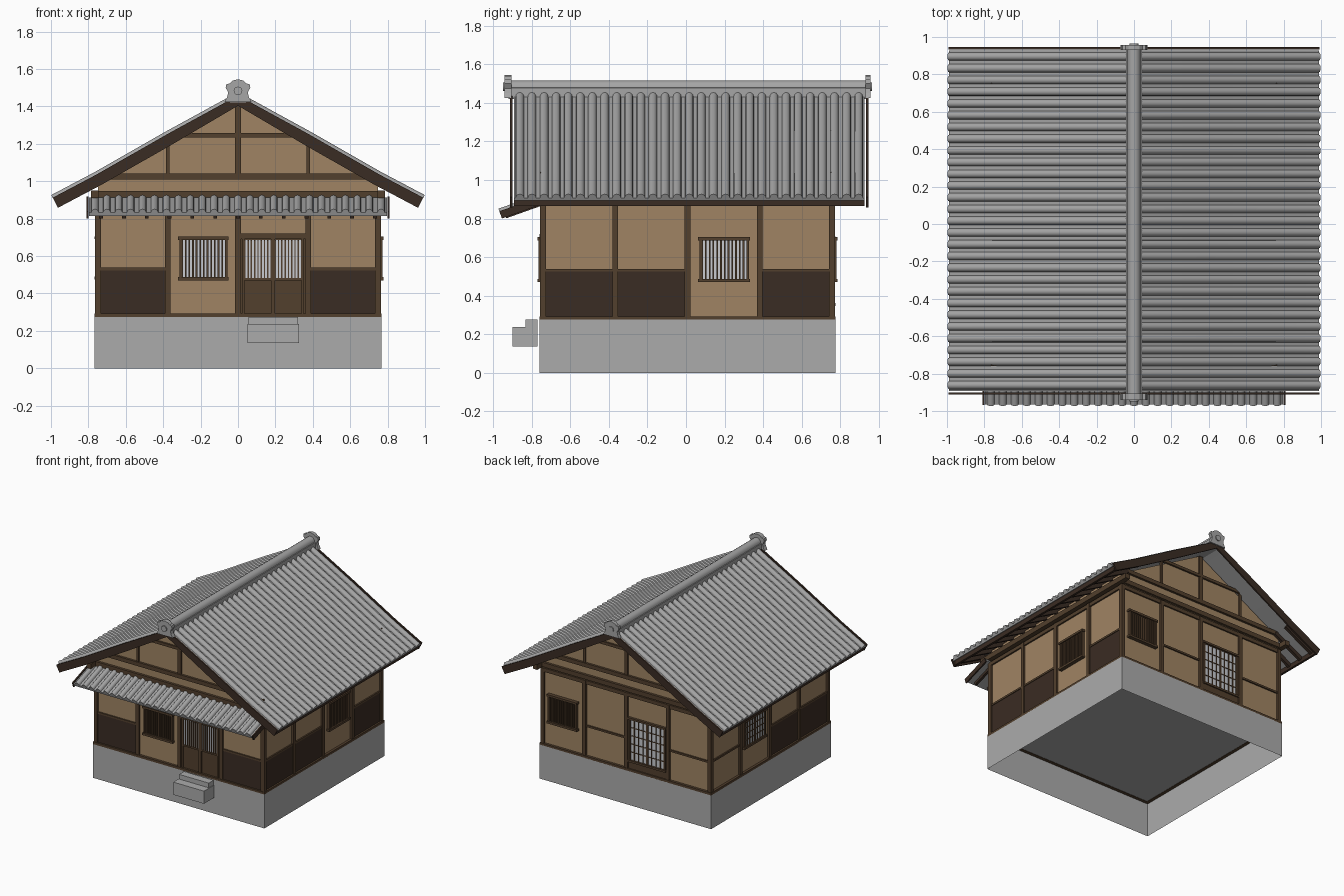
import bpy, bmesh, math
from mathutils import Vector

cube = bpy.data.objects.get("Cube")
if cube:
    bpy.data.objects.remove(cube)


def material(name, r, g, b):
    m = bpy.data.materials.new(name)
    m.use_nodes = True
    m.diffuse_color = (r, g, b, 1)
    m.node_tree.nodes["Principled BSDF"].inputs["Base Color"].default_value = (r, g, b, 1)
    return m


PLASTER = material("tan plaster", 0.35, 0.23, 0.125)
WOOD = material("brown wood", 0.085, 0.05, 0.026)
DARK = material("dark wood", 0.042, 0.025, 0.017)
STONE = material("grey stone", 0.41, 0.41, 0.41)
TILE = material("grey roof tile", 0.38, 0.38, 0.38)
PAPER = material("pale paper", 0.58, 0.60, 0.63)


def finish(name, bm, mat, smooth=False):
    bmesh.ops.recalc_face_normals(bm, faces=bm.faces[:])
    mesh = bpy.data.meshes.new(name)
    bm.to_mesh(mesh)
    bm.free()
    mesh.materials.append(mat)
    if smooth:
        mesh.polygons.foreach_set("use_smooth", [True] * len(mesh.polygons))
        mesh.set_sharp_from_angle(angle=math.radians(40))
    ob = bpy.data.objects.new(name, mesh)
    bpy.context.collection.objects.link(ob)
    return ob


def boxes(name, pairs, mat):
    """One object holding a box for every pair of opposite corners."""
    bm = bmesh.new()
    for a, b in pairs:
        a, b = Vector(a), Vector(b)
        vs = bmesh.ops.create_cube(bm, size=1)["verts"]
        for v in vs:
            v.co = [(a[i] + b[i]) / 2 + v.co[i] * abs(b[i] - a[i]) for i in range(3)]
    return finish(name, bm, mat)


def loft(name, sections, mat, smooth=False):
    """Closed sections joined in a row, with capped ends."""
    bm = bmesh.new()
    rings = [[bm.verts.new(p) for p in s] for s in sections]
    n = len(rings[0])
    for r, q in zip(rings, rings[1:]):
        for i in range(n):
            bm.faces.new((r[i], r[(i + 1) % n], q[(i + 1) % n], q[i]))
    bm.faces.new(rings[0])
    bm.faces.new(rings[-1][::-1])
    return finish(name, bm, mat, smooth)


def offset(path, d):
    """Shift a slope path by d along its upward normal."""
    out = []
    for i, p in enumerate(path):
        a, b = Vector(path[max(i - 1, 0)]), Vector(path[min(i + 1, len(path) - 1)])
        t = (b - a).normalized()
        n = Vector((-t.y, t.x))
        out.append(Vector(p) + n * (d if n.y > 0 else -d))
    return out


def tiled_slope(name, path, u0, u1, count, r, thick, place):
    """Slab of round tile rows running down the path."""
    step = (u1 - u0) / count
    prof = [(u0, 0)]
    for i in range(count):
        c = u0 + (i + 0.5) * step
        prof += [(c - r * math.cos(k * math.pi / 6), r * math.sin(k * math.pi / 6)) for k in range(7)]
    prof += [(u1, 0), (u1, -thick), (u0, -thick)]
    rows = {h: offset(path, h) for h in {h for _, h in prof}}
    loft(name, [[place(u, rows[h][i]) for u, h in prof] for i in range(len(path))], TILE, True)


def slope_board(name, path, top, bottom, u0, u1, place, mat):
    hi, lo = offset(path, top), offset(path, bottom)
    loft(name, [[place(u0, a), place(u1, a), place(u1, b), place(u0, b)] for a, b in zip(hi, lo)], mat)


# Stone base, open below
YC, W, BASE, FLOOR = 0.008, 0.748, 0.768, 0.275
base = boxes("stone_base", [((-BASE, YC - BASE, 0), (BASE, YC + BASE, FLOOR))], STONE)
bm = bmesh.new()
bm.from_mesh(base.data)
bmesh.ops.delete(bm, geom=[f for f in bm.faces if f.normal.z < -0.9], context="FACES_ONLY")
bm.to_mesh(base.data)
bm.free()
boxes("front_steps", [((0.05, -0.9, 0.135), (0.325, -0.77, 0.237)),
                      ((0.055, -0.832, 0.237), (0.32, -0.77, 0.275))], STONE)

# Plaster body with gables
body = [(-W, FLOOR), (W, FLOOR), (W, 1.0), (0, 1.42), (-W, 1.0)]
loft("plaster_walls", [[(x, YC + s * W, z) for x, z in body] for s in (-1, 1)], PLASTER)

# Wall coordinates: u along the wall, d outwards, z up
SIDES = {
    "front": lambda u, d, z: (u, YC - W - d, z),
    "back": lambda u, d, z: (u, YC + W + d, z),
    "right": lambda u, d, z: (W + d, YC + u, z),
    "left": lambda u, d, z: (-W - d, YC + u, z),
}


def on_wall(name, side, parts, mat):
    """Parts are (u0, u1, z0, z1, depth) plates on a wall."""
    f = SIDES[side]
    boxes(side + "_" + name, [(f(a, -0.006, c), f(b, d, e)) for a, b, c, e, d in parts], mat)


def slat_window(side, c):
    on_wall("window_paper", side, [(c - 0.115, c + 0.115, 0.485, 0.69, 0.004)], PAPER)
    on_wall("window_slats", side, [(c - 0.119 + i * 0.0195, c - 0.11 + i * 0.0195, 0.485, 0.69, 0.02)
                                   for i in range(13)], WOOD)
    on_wall("window_frame", side, [(c - 0.135, c + 0.135, z, z + 0.017, 0.03) for z in (0.47, 0.687)]
            + [(c + s * 0.122 - 0.006, c + s * 0.122 + 0.006, 0.48, 0.69, 0.025) for s in (-1, 1)], WOOD)


def paper_screen(side, c, half, z0, z1, rows):
    on_wall("screen_paper", side, [(c - half, c + half, z0, z1, 0.005)], PAPER)
    bars = [(c - half, c + half, z0 + (z1 - z0) * i / rows - 0.003, z0 + (z1 - z0) * i / rows + 0.003, 0.009)
            for i in range(rows + 1)]
    for i in range(9):
        u, w = c - half + half * i / 4, 0.008 if i % 4 == 0 else 0.003
        bars.append((u - w, u + w, z0, z1, 0.012))
    on_wall("screen_bars", side, bars, WOOD)
    on_wall("screen_frame", side, [(c - half - 0.015, c + half + 0.015, z, z + 0.016, 0.02)
                                   for z in (z0 - 0.014, z1)], WOOD)


# Posts, sills, rails and dado of every wall; bays are numbered along u
POSTS = [-0.748, -0.375, 0, 0.375, 0.748]
dado = {"front": (0, 3), "right": (0, 1, 3), "left": (0, 1), "back": ()}
rails = {"front": (0, 3), "right": (0, 1, 3), "left": (0, 1, 3), "back": (0, 2)}
for side in SIDES:
    on_wall("posts", side, [(u - 0.015, u + 0.015, FLOOR, 0.9, 0.016) for u in POSTS], WOOD)
    on_wall("sill", side, [(-0.768, 0.768, 0.273, 0.292, 0.02)], WOOD)
    on_wall("rails", side, [(POSTS[i], POSTS[i + 1], 0.524, 0.539, 0.011) for i in rails[side]]
            + [(-0.76, 0.76, 0.87, 0.9, 0.012)], WOOD)
    if dado[side]:
        on_wall("dado", side, [(POSTS[i], POSTS[i + 1], 0.29, 0.526, 0.006) for i in dado[side]], DARK)

slat_window("front", -0.185)
slat_window("right", 0.19)
slat_window("back", 0.565)
paper_screen("left", 0.19, 0.13, 0.49, 0.69, 4)
paper_screen("back", -0.188, 0.155, 0.36, 0.69, 5)
on_wall("screen_foot", "back", [(-0.355, -0.02, 0.29, 0.347, 0.01)], WOOD)

# Front sliding doors with slatted lights
on_wall("doors", "front", [(0.015, 0.36, 0.29, 0.7, 0.004)], WOOD)
for i, c in enumerate((0.105, 0.268)):
    on_wall("door_paper_%d" % i, "front", [(c - 0.07, c + 0.07, 0.48, 0.685, 0.006)], PAPER)
    on_wall("door_slats_%d" % i, "front", [(c - 0.072 + k * 0.0175, c - 0.065 + k * 0.0175, 0.48, 0.685, 0.013)
                                           for k in range(9)], WOOD)
    on_wall("door_frame_%d" % i, "front", [(c + s * 0.077 - 0.006, c + s * 0.077 + 0.006, 0.29, 0.7, 0.014)
                                           for s in (-1, 1)] + [(c - 0.075, c + 0.075, 0.47, 0.482, 0.014)], WOOD)
on_wall("door_header", "front", [(0.015, 0.36, 0.692, 0.72, 0.02)], WOOD)

# Gable timbers
for side in ("front", "back"):
    on_wall("gable_beams", side, [(-0.78, 0.78, 0.912, 0.948, 0.02), (-0.765, 0.765, 1.01, 1.042, 0.018),
                                  (-0.38, 0.38, 1.235, 1.258, 0.014)], WOOD)
    on_wall("gable_posts", side, [(-0.015, 0.015, 1.04, 1.41, 0.012)]
            + [(u - 0.01, u + 0.01, 1.04, 1.24, 0.01) for u in (-0.375, 0.375)], WOOD)
boxes("wall_plates", [((s * 0.745, -0.82, 0.91), (s * 0.785, 0.84, 0.95)) for s in (-1, 1)], WOOD)

# Main roof, one half per side
SLOPE = [(0.0, 1.452), (0.375, 1.247), (0.755, 1.03), (0.988, 0.907)]
EAVE = [(0.72, 1.05), (0.965, 0.919)]
for s, label in ((1, "left"), (-1, "right")):
    def place(u, p, s=s):
        return (s * max(p.x, 0), u, p.y)
    tiled_slope(label + "_roof_tiles", SLOPE, -0.893, 0.927, 29, 0.022, 0.014, place)
    for end, y in (("front", -0.912), ("back", 0.934)):
        slope_board(label + "_" + end + "_bargeboard", SLOPE, 0.006, -0.055, y, y + 0.012, place, DARK)
    for i in range(15):
        y = -0.87 + i * 0.126
        slope_board("%s_rafter_%d" % (label, i), EAVE, -0.014, -0.045, y - 0.012, y + 0.012, place, DARK)
    boxes(label + "_eave_fascia", [((s * 0.95, -0.893, 0.866), (s * 0.968, 0.927, 0.902))], DARK)

# Ridge cap and end ornaments
ridge = [(-0.042, 1.42), (-0.042, 1.478)]
ridge += [(-0.036 * math.cos(k * math.pi / 8), 1.479 + 0.037 * math.sin(k * math.pi / 8)) for k in range(9)]
ridge += [(0.042, 1.478), (0.042, 1.42)]
loft("ridge_cap", [[(x, y, z) for x, z in ridge] for y in (-0.92, 0.945)], TILE, True)
half = [(0.072, 1.425), (0.058, 1.45), (0.052, 1.475), (0.066, 1.5), (0.062, 1.52), (0.045, 1.522),
        (0.03, 1.538), (0, 1.545)]
outline = half + [(-x, z) for x, z in half[-2::-1]]
for end, y0, y1, tip in (("front", -0.94, -0.905, -0.95), ("back", 0.93, 0.957, 0.965)):
    loft(end + "_ridge_ornament", [[(x, y, z) for x, z in outline] for y in (y0, y1)], TILE)
    loft(end + "_ornament_boss", [[(0.023 * math.cos(a * math.pi / 8), y, 1.483 + 0.023 * math.sin(a * math.pi / 8))
                                   for a in range(16)] for y in (YC, tip)], TILE, True)

# Front canopy
CANOPY = [(-0.966, 0.832), (-0.74, 0.912)]


def canopy_place(u, p):
    return (u, p.x, p.y)


tiled_slope("canopy_tiles", CANOPY, -0.797, 0.797, 25, 0.02, 0.018, canopy_place)
for s, label in ((1, "left"), (-1, "right")):
    slope_board(label + "_canopy_end_board", CANOPY, 0.006, -0.034, s * 0.8, s * 0.811, canopy_place, DARK)
for i in range(13):
    x = -0.732 + i * 0.122
    slope_board("canopy_rafter_%d" % i, [(-0.945, 0.839), CANOPY[1]], -0.018, -0.04, x - 0.01, x + 0.01,
                canopy_place, DARK)
